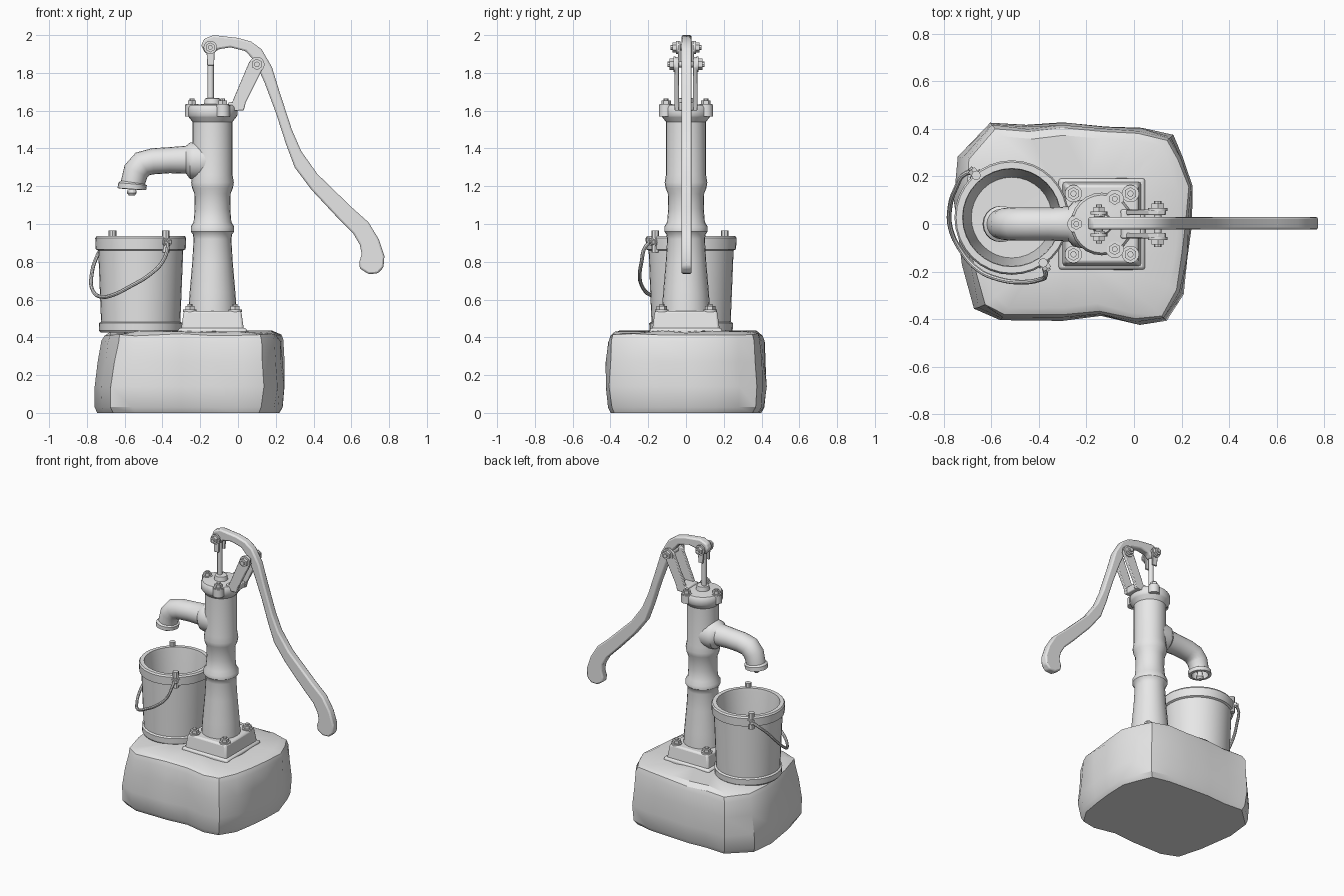
import bpy, bmesh, random
from math import sin, cos, pi, radians
from mathutils import Vector, Matrix

if "Cube" in bpy.data.objects:
    bpy.data.objects.remove(bpy.data.objects["Cube"])

grey = bpy.data.materials.new("plain grey")
grey.use_nodes = True
grey.diffuse_color = (0.8, 0.8, 0.8, 1)
grey.node_tree.nodes["Principled BSDF"].inputs["Base Color"].default_value = (0.8, 0.8, 0.8, 1)


def finish(name, bm, bevel=0, angle=35):
    """Turn a bmesh into a shaded object."""
    bmesh.ops.recalc_face_normals(bm, faces=bm.faces)
    me = bpy.data.meshes.new(name)
    bm.to_mesh(me)
    bm.free()
    me.materials.append(grey)
    ob = bpy.data.objects.new(name, me)
    bpy.context.collection.objects.link(ob)
    if bevel:
        mod = ob.modifiers.new("Bevel", "BEVEL")
        mod.width, mod.segments, mod.limit_method = bevel, 2, "ANGLE"
    bpy.ops.object.select_all(action="DESELECT")
    ob.select_set(True)
    bpy.context.view_layer.objects.active = ob
    bpy.ops.object.shade_smooth_by_angle(angle=radians(angle))
    return ob


def loft(name, rings, bevel=0, angle=35):
    """Skin a list of equal rings and cap both ends."""
    bm = bmesh.new()
    loops = [[bm.verts.new(p) for p in ring] for ring in rings]
    n = len(rings[0])
    for a, b in zip(loops, loops[1:]):
        for i in range(n):
            j = (i + 1) % n
            bm.faces.new((a[i], a[j], b[j], b[i]))
    bm.faces.new(loops[0][::-1])
    bm.faces.new(loops[-1])
    return finish(name, bm, bevel, angle)


def lathe(name, profile, x, y, seg=24):
    turn = [2 * pi * i / seg for i in range(seg)]
    return loft(name, [[(x + r * cos(t), y + r * sin(t), z) for t in turn] for r, z in profile])


def prism(name, outline, y0, y1, bevel=0.006):
    """Extrude an x-z outline along y."""
    return loft(name, [[(x, y, z) for x, z in outline] for y in (y0, y1)], bevel)


def rod(name, a, b, r, seg=12):
    a, b = Vector(a), Vector(b)
    bm = bmesh.new()
    place = Matrix.Translation((a + b) / 2) @ (b - a).to_track_quat("Z", "Y").to_matrix().to_4x4()
    bmesh.ops.create_cone(bm, cap_ends=True, segments=seg, radius1=r, radius2=r,
                          depth=(b - a).length, matrix=place)
    return finish(name, bm)


def bolt(name, base, axis, r=0.026):
    """Washer with a hexagonal head and a stud."""
    base, axis = Vector(base), Vector(axis).normalized()
    rod(name + "_washer", base, base + axis * 0.012, r * 1.35, 16)
    rod(name + "_head", base, base + axis * 0.032, r, 6)
    rod(name + "_stud", base, base + axis * 0.042, r * 0.5, 8)


# Rough stone block
random.seed(4)
outline = [(-.75, .1), (-.73, .28), (-.6, .42), (-.45, .41), (-.3, .42), (-.12, .41), (.03, .4),
           (.16, .37), (.2, .28), (.245, .16), (.24, 0), (.225, -.14), (.2, -.29), (.13, -.4),
           (.02, -.42), (-.14, -.385), (-.3, -.4), (-.56, -.4), (-.66, -.35), (-.71, -.17)]
levels = [(0, .95), (.03, .99), (.14, 1.01), (.27, 1), (.38, .985), (.415, .96), (.43, .88), (.435, .45)]
rings = []
for z, s in levels:
    ring = []
    for x, y in outline:
        lean = (.2 - z) * .1 if x < -.6 else 0
        wob = random.uniform(-.012, .012) if z > 0 else 0
        zoff = random.uniform(-.008, .006) if z > .3 else 0
        ring.append((-.26 + (x + .26) * (s + wob) - lean, y * (s + wob), z + zoff))
    rings.append(ring)
loft("stone_block", rings, angle=32)

# Foot plate of the pump
PX = -.135


def rect(hx, hy, z):
    return [(PX + sx * hx, sy * hy, z) for sx, sy in ((-1, -1), (1, -1), (1, 1), (-1, 1))]


loft("foot_skirt", [rect(.185, .195, .41), rect(.18, .19, .45)], .012)
loft("foot_plate", [rect(.168, .18, .43), rect(.152, .165, .54)], .012)
for i, (sx, sy) in enumerate(((-1, -1), (1, -1), (1, 1), (-1, 1))):
    bolt(f"foot_bolt_{i + 1}", (PX + sx * .12, sy * .128, .535), (0, 0, 1), .027)

# Column with swollen rings
lathe("pump_column", [(.128, .52), (.126, .57), (.121, .64), (.107, .8), (.1, .92), (.104, .945),
                      (.115, .96), (.115, .985), (.1, 1.01), (.094, 1.08), (.096, 1.16),
                      (.108, 1.19), (.113, 1.22), (.106, 1.26), (.106, 1.56)], PX, 0)

# Bolted cap
lathe("pump_cap", [(.106, 1.54), (.125, 1.565), (.132, 1.575), (.132, 1.615), (.122, 1.63),
                   (.045, 1.635), (.04, 1.665), (.02, 1.668)], PX, 0)
for i, t in enumerate((pi, pi / 3, -pi / 3)):
    x, y = PX + .108 * cos(t), .122 * sin(t)
    rod(f"cap_lug_{i + 1}", (x, y, 1.57), (x, y, 1.628), .038, 16)
    bolt(f"cap_bolt_{i + 1}", (x, y, 1.622), (0, 0, 1), .025)

# Spout: x, z, heading in degrees, radius; the last rings turn inward
spout = [(-.17, 1.335, 180, .1), (-.23, 1.335, 180, .1), (-.255, 1.335, 180, .095),
         (-.275, 1.34, 180, .074), (-.36, 1.338, 180, .069), (-.45, 1.332, 185, .069),
         (-.505, 1.318, 212, .07), (-.54, 1.28, 243, .068), (-.556, 1.22, 262, .064),
         (-.558, 1.212, 265, .076), (-.562, 1.185, 266, .076), (-.562, 1.183, 266, .056),
         (-.556, 1.23, 262, .052)]
rings = []
for x, z, h, r in spout:
    h = radians(h)
    rings.append([(x - sin(h) * r * cos(t), r * sin(t), z + cos(h) * r * cos(t))
                  for t in (2 * pi * i / 20 for i in range(20))])
loft("spout", rings)
lathe("water_drop", [(.01, 1.23), (.02, 1.19), (.026, 1.165), (.015, 1.15)], -.562, 0, 10)

# Piston rod with a fork
rod("piston_rod", (-.145, 0, 1.62), (-.145, 0, 1.92), .017)
for side, s in (("right", -1), ("left", 1)):
    prism(f"fork_{side}", [(-.163, 1.84), (-.127, 1.84), (-.122, 1.95), (-.145, 1.97), (-.168, 1.95)],
          s * .03, s * .042, .003)
    bolt(f"fork_bolt_{side}", (-.147, s * .04, 1.935), (0, s, 0), .026)
    # Slanted brackets carrying the lever
    prism(f"bracket_{side}", [(-.05, 1.6), (.03, 1.6), (.04, 1.64), (.135, 1.83), (.13, 1.87), (.1, 1.885),
                              (.06, 1.86)], s * .038, s * .06, .004)
    bolt(f"bracket_bolt_{side}", (.1, s * .055, 1.845), (0, s, 0), .03)
rod("lever_pin", (.1, -.07, 1.845), (.1, .07, 1.845), .016)
rod("fork_pin", (-.147, -.05, 1.935), (-.147, .05, 1.935), .016)
prism("bracket_foot", [(-.07, 1.6), (.025, 1.6), (.03, 1.645), (-.05, 1.645)], -.06, .06)

# Curved pump lever
prism("lever", [(-.195, 1.945), (-.18, 1.98), (-.13, 2), (0, 1.985), (.07, 1.965), (.125, 1.925),
                (.18, 1.83), (.22, 1.7), (.285, 1.5), (.335, 1.385), (.42, 1.265), (.6, 1.09),
                (.69, 1.01), (.745, .92), (.775, .83), (.77, .77), (.74, .738), (.69, .735),
                (.645, .765), (.642, .8), (.655, .84), (.645, .89), (.61, .95), (.53, 1.03),
                (.39, 1.18), (.3, 1.3), (.255, 1.42), (.2, 1.59), (.14, 1.75), (.09, 1.86),
                (.04, 1.915), (-.04, 1.935), (-.105, 1.925), (-.13, 1.9), (-.175, 1.905)],
      -.024, .03, .01)

# Bucket with two hoops
BX, BY = -.515, .027
lathe("bucket", [(.02, .425), (.212, .425), (.22, .435), (.222, .475), (.21, .482), (.225, .86),
                 (.238, .866), (.241, .925), (.234, .936), (.207, .936), (.204, .915),
                 (.17, .47), (.02, .468)], BX, BY, 32)

# Ears on the rim and the hanging handle
for name, (dx, dy) in (("front", (.14, -.2)), ("back", (-.16, .19))):
    d = Vector((dx, dy, 0)).normalized()
    c = Vector((BX, BY, 0)) + d * .232
    rod(f"ear_{name}", c + Vector((0, 0, .85)), c + Vector((0, 0, .965)), .02, 8)
    bolt(f"ear_bolt_{name}", c + Vector((0, 0, .905)), d, .02)

path = [(-.378, -.185, .905), (-.372, -.215, .88), (-.4, -.235, .8), (-.47, -.245, .73),
        (-.57, -.232, .67), (-.66, -.19, .625), (-.73, -.11, .615), (-.772, -.02, .655),
        (-.775, .07, .73), (-.75, .15, .82), (-.705, .215, .89), (-.67, .215, .905)]
curve = bpy.data.curves.new("bucket_handle", "CURVE")
curve.dimensions = "3D"
curve.bevel_depth, curve.bevel_resolution, curve.use_fill_caps = .01, 2, True
spline = curve.splines.new("BEZIER")
spline.bezier_points.add(len(path) - 1)
for bp, co in zip(spline.bezier_points, path):
    bp.co = co
    bp.handle_left_type = bp.handle_right_type = "AUTO"
spline.resolution_u = 4
curve.materials.append(grey)
handle = bpy.data.objects.new("bucket_handle", curve)
bpy.context.collection.objects.link(handle)
bpy.ops.object.select_all(action="DESELECT")
handle.select_set(True)
bpy.context.view_layer.objects.active = handle
bpy.ops.object.convert(target="MESH")
bpy.ops.object.shade_smooth_by_angle(angle=radians(40))
